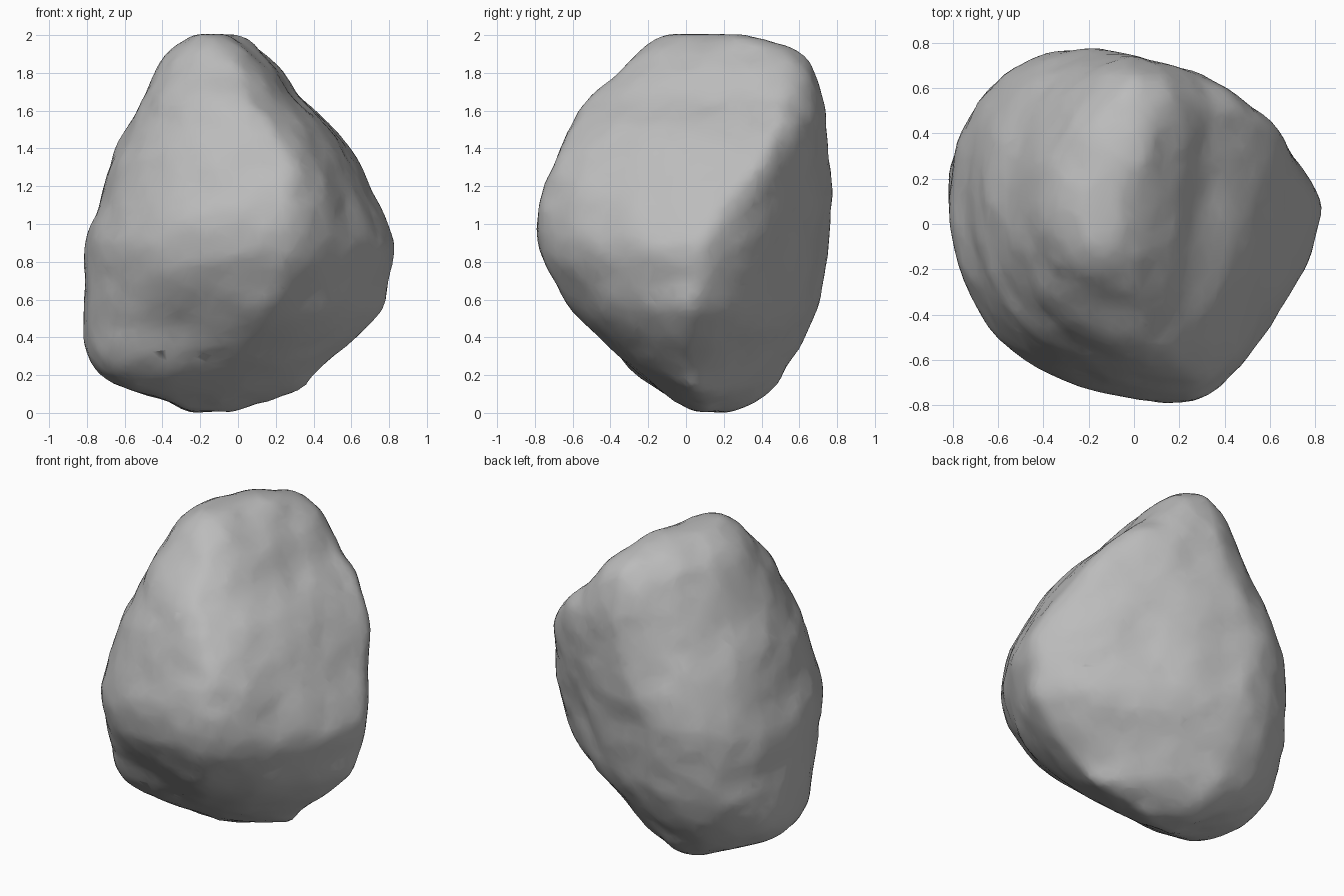
import bpy, bmesh, math
from mathutils import Vector, noise

if "Cube" in bpy.data.objects:
    bpy.data.objects.remove(bpy.data.objects["Cube"])

# Cross-sections: height, x range, y range, y of the +x ridge, x of the front ridge
SECTIONS = [
    (0.0, -.24, -.04, .04, .22, .1, -.15),
    (.05, -.35, .11, -.04, .35, .1, -.12),
    (.12, -.57, .33, -.15, .44, .05, -.1),
    (.25, -.77, .46, -.31, .54, 0, 0),
    (.5, -.82, .75, -.56, .68, .03, .12),
    (.7, -.81, .8, -.7, .73, .05, .2),
    (.9, -.81, .83, -.78, .76, .08, .25),
    (1.1, -.74, .75, -.78, .78, .2, .27),
    (1.3, -.69, .65, -.71, .76, .36, .25),
    (1.5, -.59, .52, -.62, .74, .45, .15),
    (1.65, -.52, .34, -.53, .73, .5, .05),
    (1.8, -.44, .24, -.36, .69, .48, -.02),
    (1.9, -.38, .14, -.26, .61, .42, -.08),
    (1.97, -.28, .05, -.17, .45, .3, -.15),
    (2.0, -.22, -.04, -.1, .28, .2, -.18),
]
SIDES, STEPS = 72, 5


def blend(a, b, c, d, t):
    """Smooth curve through b and c."""
    return b + .5 * t * (c - a + t * (2 * a - 5 * b + 4 * c - d + t * (3 * (b - c) + d - a)))


def inside(value, low, high):
    """Keep a ridge within the middle of its range."""
    margin = .17 * (high - low)
    return min(max(value, low + margin), high - margin)


def ring(section):
    """Outline made of four rounded corners whose squareness varies with height."""
    z, x0, x1, y0, y1, ridge_y, ridge_x = section
    upper = max(0, z - 1)
    corner_power = {(True, True): 1.35 + .15 * z + 1.5 * max(0, z - 1.6),
                    (False, True): 2.2 - .7 * upper,
                    (False, False): 2.35 + 7 * max(0, .45 - z),
                    (True, False): 1.45 + .6 * upper}
    back_x = -.25 + .25 * min(1, upper / .6)
    points = []
    for i in range(SIDES):
        a = math.tau * i / SIDES
        c, s = math.cos(a), math.sin(a)
        right, back = c >= 0, s >= 0
        power = corner_power[right, back]
        u, v = abs(c) ** (2 / power), abs(s) ** (2 / power)
        cx = inside(back_x if back else ridge_x, x0, x1)
        cy = inside(ridge_y if right else .1, y0, y1)
        points.append(Vector((cx + u * ((x1 if right else x0) - cx),
                              cy + v * ((y1 if back else y0) - cy), z)))
    return points


# Loft the boulder
bm = bmesh.new()
rings = []
last = len(SECTIONS) - 1
for k in range(last * STEPS + 1):
    i = min(k // STEPS, last - 1)
    t = k / STEPS - i
    rows = [SECTIONS[min(max(i + o, 0), last)] for o in (-1, 0, 1, 2)]
    section = [blend(*values, t) for values in zip(*rows)]
    rings.append([bm.verts.new(p) for p in ring(section)])
for low, high in zip(rings, rings[1:]):
    for i in range(SIDES):
        j = (i + 1) % SIDES
        bm.faces.new((low[i], low[j], high[j], high[i]))
bm.faces.new(rings[0][::-1])
bm.faces.new(rings[-1])
for _ in range(3):
    bmesh.ops.smooth_vert(bm, verts=bm.verts, factor=.5,
                          use_axis_x=True, use_axis_y=True, use_axis_z=True)

# Weathered lumps and hollows: place, radius, depth
DENTS = [((-.3, -.5, .45), .18, .03), ((.4, .57, .8), .12, .03),
         ((-.1, .75, 1), .15, .02)]
bm.normal_update()
moves = []
for v in bm.verts:
    p = v.co
    h = .01 * noise.noise(p * 2.9) + .013 * noise.noise(p * 5.5 + Vector((3, 1, 7)))
    h += .009 * noise.noise(p * 11)
    for place, radius, depth in DENTS:
        h -= depth * math.exp(-((p - Vector(place)).length / radius) ** 2)
    moves.append(v.normal * h)
for v, move in zip(bm.verts, moves):
    v.co += move

# Stand on the ground
ground = min(v.co.z for v in bm.verts)
bmesh.ops.translate(bm, verts=bm.verts, vec=(0, 0, -ground))

mesh = bpy.data.meshes.new("boulder")
bm.to_mesh(mesh)
bm.free()
boulder = bpy.data.objects.new("boulder", mesh)
bpy.context.collection.objects.link(boulder)

# Even, lightly faceted surface
remesh = boulder.modifiers.new("even_surface", 'REMESH')
remesh.mode = 'VOXEL'
remesh.voxel_size = .03
remesh.use_smooth_shade = True
facets = boulder.modifiers.new("stone_facets", 'DECIMATE')
facets.ratio = .3

# Grey stone
stone = bpy.data.materials.new("grey_stone")
stone.use_nodes = True
grey = (.5, .5, .5, 1)
stone.diffuse_color = grey
stone.node_tree.nodes["Principled BSDF"].inputs["Base Color"].default_value = grey
mesh.materials.append(stone)
